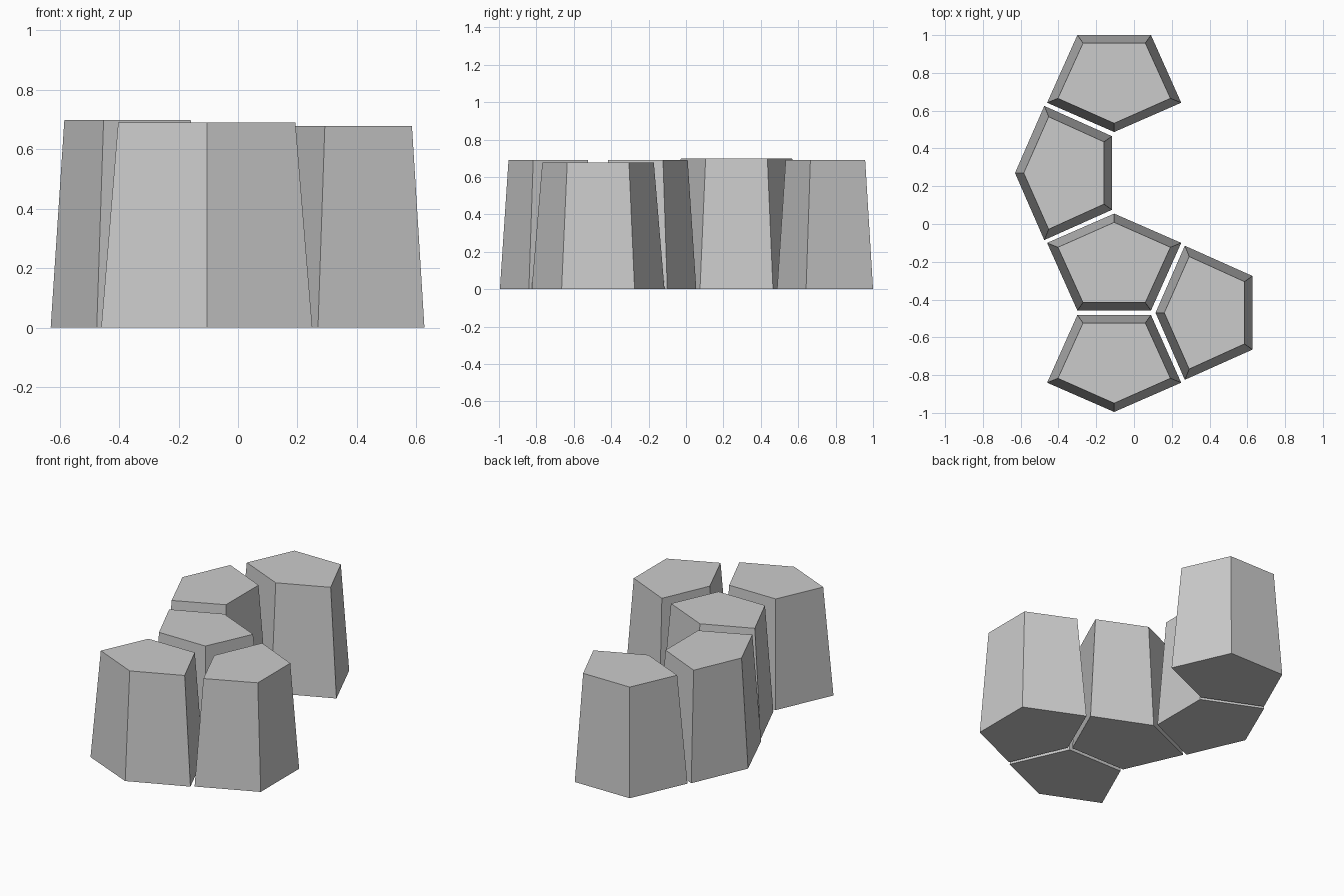
import bpy, bmesh
from math import pi
from mathutils import Matrix, Vector

cube = bpy.data.objects.get("Cube")
if cube:
    bpy.data.objects.remove(cube, do_unlink=True)

# One grey stone colour
stone = bpy.data.materials.new("stone_grey")
stone.use_nodes = True
grey = (0.6, 0.6, 0.6, 1)
stone.diffuse_color = grey
stone.node_tree.nodes["Principled BSDF"].inputs["Base Color"].default_value = grey


def pentagon(half_edge, edge_y, half_width, shoulder_y, apex_y):
    """Symmetric pentagon: flat edge at the back, apex towards -y."""
    return [(half_edge, edge_y), (-half_edge, edge_y), (-half_width, shoulder_y),
            (0, apex_y), (half_width, shoulder_y)]


BASE = pentagon(0.195, 0, 0.355, -0.358, -0.513)
TOP = pentagon(0.165, -0.042, 0.298, -0.335, -0.467)


def column(name, edge_middle, turn, height):
    """Tapered pentagonal column, placed by the middle of its flat edge."""
    bm = bmesh.new()
    low = [bm.verts.new((x, y, 0)) for x, y in BASE]
    high = [bm.verts.new((x, y, height)) for x, y in TOP]
    bm.faces.new(low)
    bm.faces.new(high)
    for i in range(5):
        j = (i + 1) % 5
        bm.faces.new((low[i], low[j], high[j], high[i]))
    place = Matrix.Translation(Vector((*edge_middle, 0))) @ Matrix.Rotation(turn, 4, 'Z')
    bm.transform(place)
    bmesh.ops.recalc_face_normals(bm, faces=bm.faces)
    mesh = bpy.data.meshes.new(name)
    bm.to_mesh(mesh)
    bm.free()
    mesh.materials.append(stone)
    bpy.context.collection.objects.link(bpy.data.objects.new(name, mesh))


# Columns fitted together as interlocking pentagonal tiles
column("front_column", (-0.105, -0.482), 0, 0.69)
column("middle_column", (-0.105, -0.458), pi, 0.69)
column("left_column", (0.627, -0.47), -pi / 2, 0.678)
column("right_column", (-0.117, 0.27), -pi / 2, 0.698)
column("back_column", (-0.105, 1.0), 0, 0.69)
